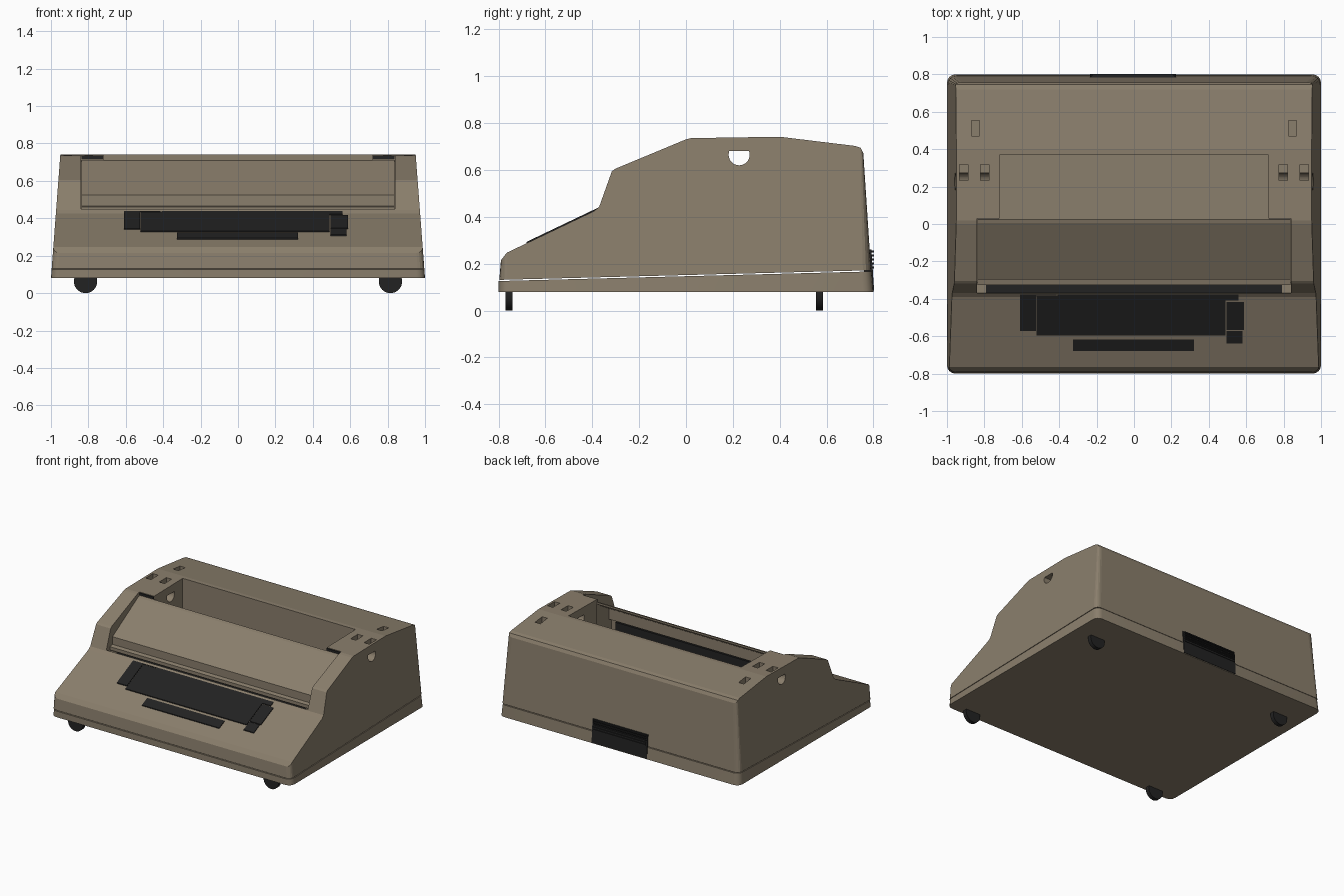
import bpy, bmesh, math

if "Cube" in bpy.data.objects:
    bpy.data.objects.remove(bpy.data.objects["Cube"])


def material(name, rgb):
    m = bpy.data.materials.new(name)
    m.diffuse_color = (*rgb, 1)
    m.use_nodes = True
    m.node_tree.nodes["Principled BSDF"].inputs["Base Color"].default_value = m.diffuse_color
    return m


BROWN = material("warm taupe", (0.255, 0.21, 0.15))
BLACK = material("soft black", (0.016, 0.016, 0.016))


def taper(z):
    """Half width of the case at height z."""
    return 1 - 0.05 * (z - 0.08) / 0.66


def prism(name, pts, x0, x1, mat, corners=(), offset=0.035):
    """Extrude a (y, z) outline along x; x0 and x1 may be functions of z."""
    f0 = x0 if callable(x0) else lambda z: x0
    f1 = x1 if callable(x1) else lambda z: x1
    bm = bmesh.new()
    a = [bm.verts.new((f0(z), y, z)) for y, z in pts]
    b = [bm.verts.new((f1(z), y, z)) for y, z in pts]
    n = len(pts)
    bm.faces.new(a)
    bm.faces.new(b[::-1])
    for i in range(n):
        j = (i + 1) % n
        bm.faces.new((a[j], a[i], b[i], b[j]))
    edges = [bm.edges.get((s[i], s[(i + 1) % n])) for i in corners for s in (a, b)]
    if edges:
        bmesh.ops.bevel(bm, geom=edges, offset=offset, segments=4,
                        profile=0.5, affect='EDGES')
    bmesh.ops.recalc_face_normals(bm, faces=bm.faces[:])
    me = bpy.data.meshes.new(name)
    bm.to_mesh(me)
    bm.free()
    me.materials.append(mat)
    ob = bpy.data.objects.new(name, me)
    bpy.context.collection.objects.link(ob)
    return ob


def box(name, x0, x1, y0, y1, z0, z1, mat):
    return prism(name, [(y0, z0), (y1, z0), (y1, z1), (y0, z1)], x0, x1, mat)


def activate(ob):
    bpy.ops.object.select_all(action='DESELECT')
    ob.select_set(True)
    bpy.context.view_layer.objects.active = ob


def cut(ob, cutter):
    mod = ob.modifiers.new("cut", 'BOOLEAN')
    mod.operation = 'DIFFERENCE'
    mod.solver = 'EXACT'
    mod.object = cutter
    cutter.hide_render = True
    activate(ob)
    bpy.ops.object.modifier_apply(modifier=mod.name)
    bpy.data.objects.remove(cutter, do_unlink=True)


def left(z):
    return -taper(z)


# Base tray with rounded vertical corners
base = prism("base_tray", [(-0.8, 0.08), (-0.8, 0.126), (0.793, 0.167), (0.8, 0.08)],
             left, taper, BROWN, corners=(0, 2), offset=0.045)
activate(base)
bpy.ops.object.shade_smooth_by_angle(angle=math.radians(30))

# Upper case
case = prism("upper_case", [
    (-0.797, 0.131), (-0.79, 0.215), (-0.765, 0.247), (-0.39, 0.426), (-0.37, 0.445),
    (-0.317, 0.593), (-0.305, 0.604), (0.0, 0.731), (0.02, 0.736), (0.4, 0.742),
    (0.72, 0.703), (0.745, 0.695), (0.757, 0.672), (0.79, 0.172)],
    left, taper, BROWN, corners=(0, 12))

# Front and rear wells, and the knob hole through both sides
cut(case, box("front_well", -0.84, 0.84, -0.368, 0.03, 0.2, 1, BROWN))
cut(case, box("rear_well", -0.72, 0.72, 0.0, 0.37, 0.2, 1, BROWN))
arc = [math.radians(160 + 220 * i / 20) for i in range(21)]
cut(case, prism("knob_hole", [(0.227 + 0.045 * math.cos(t), 0.665 + 0.045 * math.sin(t))
                              for t in arc], -1.2, 1.2, BROWN))

# Lever slots in the top
for s in (-1, 1):
    for cx, cy in ((0.91, 0.275), (0.798, 0.275), (0.848, 0.512)):
        cut(case, box("lever_slot", s * cx - 0.022, s * cx + 0.022,
                      cy - 0.042, cy + 0.042, 0.67, 1, BROWN))
    # Shadow gap beside the top of the lid
    xs = sorted((s * 0.722, s * 0.838))
    box("lid_gap", *xs, 0.023, 0.031, 0.716, 0.733, BLACK)
    # Filler at each end of the key channel
    xs = sorted((s * 0.79, s * 0.845))
    box("channel_end", *xs, -0.37, -0.31, 0.2, 0.425, BROWN)

# Hinged sloping lid, a bent sheet
prism("lid", [(-0.325, 0.435), (-0.325, 0.46), (-0.297, 0.467), (-0.297, 0.525),
              (0.005, 0.705), (0.028, 0.712), (0.028, 0.698), (0.01, 0.69),
              (-0.282, 0.515), (-0.282, 0.435)], -0.838, 0.838, BROWN)

# Dark channel behind the keys
box("key_channel", -0.79, 0.79, -0.37, -0.29, 0.2, 0.422, BLACK)


def deck(y):
    return 0.247 + (y + 0.765) * 0.179 / 0.375


# Keyboard sections lying on the sloping deck
for name, x0, x1, y0, y1 in (
        ("key_field", -0.52, 0.49, -0.597, -0.385),
        ("key_field_top", -0.41, 0.56, -0.41, -0.372),
        ("left_keys", -0.61, -0.525, -0.572, -0.372),
        ("left_key_top", -0.525, -0.415, -0.382, -0.372),
        ("right_keys", 0.495, 0.588, -0.566, -0.418),
        ("right_low_key", 0.495, 0.58, -0.64, -0.572),
        ("space_bar", -0.325, 0.32, -0.68, -0.617)):
    prism(name, [(y0, deck(y0) - 0.02), (y1, deck(y1) - 0.02),
                 (y1, deck(y1) + 0.006), (y0, deck(y0) + 0.006)], x0, x1, BLACK)

# Rear vent block with ribs
prism("rear_vent", [(0.76, 0.085), (0.803, 0.085), (0.797, 0.18), (0.791, 0.26),
                    (0.76, 0.26)], -0.235, 0.225, BLACK)
for i in range(5):
    z = 0.18 + i * 0.017
    box("vent_rib", -0.225, 0.215, 0.77, 0.802, z, z + 0.008, BLACK)

# Disc feet
for x in (-0.815, 0.815):
    for y in (-0.755, 0.57):
        bpy.ops.mesh.primitive_cylinder_add(vertices=32, radius=0.0625, depth=0.03,
                                            location=(x, y, 0.0625),
                                            rotation=(math.pi / 2, 0, 0))
        foot = bpy.context.object
        foot.name = "foot"
        foot.data.materials.append(BLACK)
        bpy.ops.object.shade_smooth_by_angle(angle=math.radians(30))
